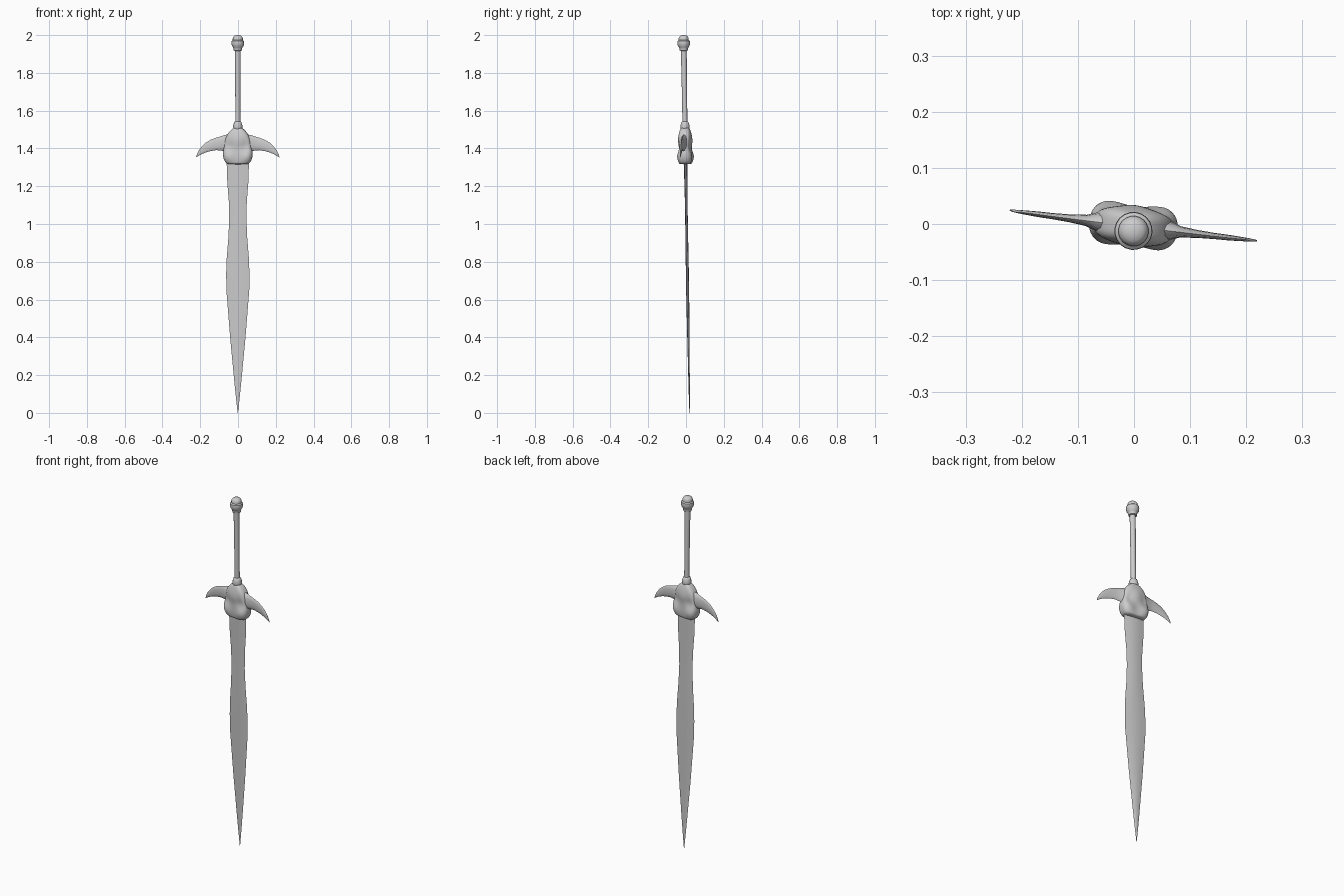
import bpy, bmesh, math
from math import sin, cos, pi, exp
from mathutils import Matrix

# The whole sword leans slightly and is turned a little about its length
POSE = (Matrix.Translation((-0.001, 0.019, 0)) @ Matrix.Rotation(0.016, 4, 'X')
        @ Matrix.Rotation(math.radians(-7), 4, 'Z'))


def loft(name, rings, angle=40, subsurf=0):
    """Skin a list of equal-length point rings and close both ends."""
    bm = bmesh.new()
    loops = [[bm.verts.new(p) for p in ring] for ring in rings]
    n = len(loops[0])
    for a, b in zip(loops, loops[1:]):
        for i in range(n):
            j = (i + 1) % n
            bm.faces.new((a[i], a[j], b[j], b[i]))
    bm.faces.new(loops[0][::-1])
    bm.faces.new(loops[-1])
    bmesh.ops.recalc_face_normals(bm, faces=bm.faces)
    bm.transform(POSE)
    me = bpy.data.meshes.new(name)
    bm.to_mesh(me)
    bm.free()
    me.shade_smooth()
    me.set_sharp_from_angle(angle=math.radians(angle))
    ob = bpy.data.objects.new(name, me)
    bpy.context.collection.objects.link(ob)
    if subsurf:
        mod = ob.modifiers.new("smooth", 'SUBSURF')
        mod.levels = mod.render_levels = subsurf
    return ob


def lathe(name, profile, n=20):
    """Round part from (radius, z) pairs."""
    return loft(name, [[(r * cos(2 * pi * i / n), r * sin(2 * pi * i / n), z)
                        for i in range(n)] for r, z in profile])


# Blade: lens section with sharp edges, waisted then leaf shaped
blade = [(0.0, 0.001, 0.001), (0.1, 0.012, 0.003), (0.2, 0.022, 0.004),
         (0.4, 0.041, 0.005), (0.55, 0.053, 0.006), (0.65, 0.061, 0.006),
         (0.74, 0.062, 0.006), (0.82, 0.059, 0.006), (0.93, 0.050, 0.006),
         (1.03, 0.046, 0.006), (1.12, 0.048, 0.006), (1.22, 0.056, 0.007),
         (1.34, 0.060, 0.008)]
loft("blade", [[(-w, 0, z), (-w * .5, -t * .7, z), (0, -t, z), (w * .5, -t * .7, z),
                (w, 0, z), (w * .5, t * .7, z), (0, t, z), (-w * .5, t * .7, z)]
               for z, w, t in blade])

# Guard body: rounded block with central brow, two cheeks and side hollows
body = [(1.316, .050, .027), (1.322, .063, .032), (1.338, .073, .036), (1.36, .079, .037),
        (1.385, .079, .034), (1.41, .071, .031), (1.435, .070, .032),
        (1.46, .063, .033), (1.48, .052, .031), (1.495, .039, .027),
        (1.505, .028, .023), (1.510, .018, .018)]


def bump(x, z, cx, cz, rx, rz):
    return exp(-((abs(x) - cx) / rx) ** 2 - ((z - cz) / rz) ** 2)


def body_ring(z, w, d, n=36):
    ring = []
    for i in range(n):
        c, s = cos(2 * pi * i / n), sin(2 * pi * i / n)
        x = w * math.copysign(abs(c) ** .62, c)
        y = d * math.copysign(abs(s) ** .62, s)
        y *= (1 + .28 * bump(x, z, 0, 1.435, .025, .03)
              + .22 * bump(x, z, .055, 1.36, .025, .025)
              - .30 * bump(x, z, .042, 1.403, .018, .016)
              - .15 * bump(x, z, 0, 1.35, .015, .03))
        ring.append((x, y, z))
    return ring


loft("guard_body", [body_ring(*b) for b in body], angle=60, subsurf=1)

# Guard wings: (x, lower z, upper z, half thickness), drooping to a point
wing = [(.040, 1.385, 1.475, .024), (.068, 1.382, 1.472, .016), (.085, 1.388, 1.466, .010),
        (.115, 1.391, 1.457, .007), (.145, 1.386, 1.446, .0055), (.170, 1.379, 1.431, .005),
        (.190, 1.371, 1.413, .004), (.207, 1.362, 1.391, .003), (.217, 1.356, 1.372, .002),
        (.222, 1.353, 1.356, .001)]
for side, label in ((-1, "left"), (1, "right")):
    loft(label + "_guard_wing",
         [[(side * x, t * cos(2 * pi * i / 12),
            (lo + hi) / 2 + (hi - lo) / 2 * sin(2 * pi * i / 12)) for i in range(12)]
          for x, lo, hi, t in wing], angle=60)

# Collar, grip and pommel
lathe("collar", [(.020, 1.495), (.024, 1.508), (.025, 1.518), (.022, 1.530),
                 (.019, 1.540), (.015, 1.543)])
lathe("grip", [(.0135, 1.53), (.0135, 1.65), (.0145, 1.80), (.0155, 1.925)])
lathe("pommel", [(.015, 1.917), (.022, 1.919), (.023, 1.930), (.026, 1.936),
                 (.032, 1.945), (.034, 1.958), (.033, 1.969), (.027, 1.974),
                 (.027, 1.982), (.024, 1.991), (.017, 1.997), (.007, 2.0)])
